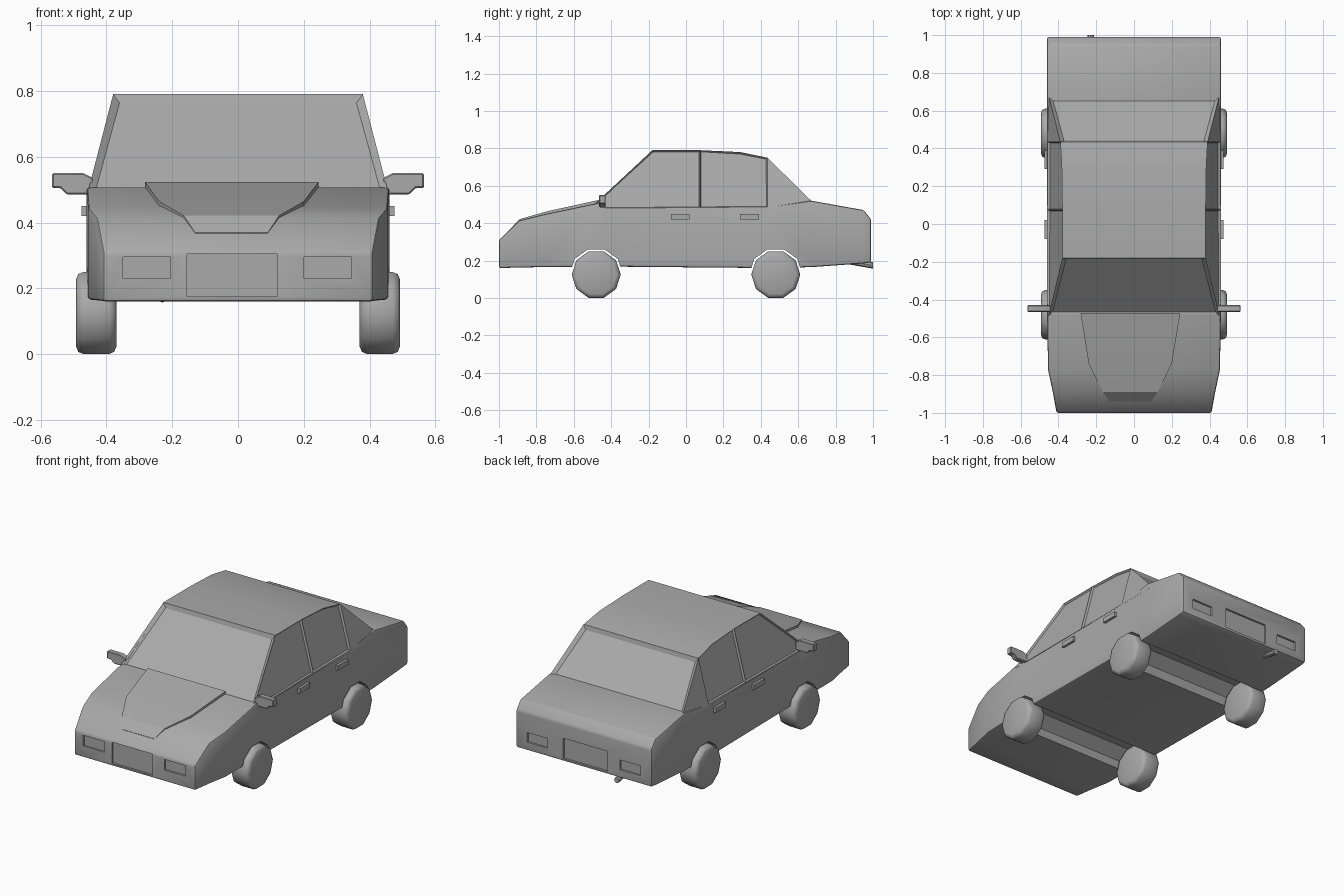
import bpy, bmesh, math

if "Cube" in bpy.data.objects:
    bpy.data.objects.remove(bpy.data.objects["Cube"], do_unlink=True)

grey = bpy.data.materials.new("plain grey")
grey.use_nodes = True
grey.diffuse_color = (0.4, 0.4, 0.4, 1)
grey.node_tree.nodes["Principled BSDF"].inputs["Base Color"].default_value = (0.4, 0.4, 0.4, 1)


def activate(ob):
    bpy.ops.object.select_all(action='DESELECT')
    ob.select_set(True)
    bpy.context.view_layer.objects.active = ob


def finish(name, bm, bevel=0, segments=2, smooth=30, limit=30):
    bmesh.ops.recalc_face_normals(bm, faces=bm.faces)
    me = bpy.data.meshes.new(name)
    bm.to_mesh(me)
    bm.free()
    me.materials.append(grey)
    ob = bpy.data.objects.new(name, me)
    bpy.context.collection.objects.link(ob)
    activate(ob)
    if bevel:
        mod = ob.modifiers.new("Bevel", 'BEVEL')
        mod.width, mod.segments = bevel, segments
        mod.limit_method, mod.angle_limit = 'ANGLE', math.radians(limit)
        bpy.ops.object.modifier_apply(modifier=mod.name)
    if smooth:
        bpy.ops.object.shade_smooth_by_angle(angle=math.radians(smooth))
    return ob


def bridge(rings):
    """Closed solid from rings with equal point counts."""
    bm = bmesh.new()
    vs = [[bm.verts.new(p) for p in ring] for ring in rings]
    n = len(vs[0])
    for a, b in zip(vs, vs[1:]):
        for i in range(n):
            bm.faces.new((a[i], a[(i + 1) % n], b[(i + 1) % n], b[i]))
    bm.faces.new(vs[0])
    bm.faces.new(vs[-1])
    return bm


def loft(rows):
    """Rectangular sections along y: (y, x0, x1, z0, z1)."""
    return bridge([[(x0, y, z0), (x1, y, z0), (x1, y, z1), (x0, y, z1)]
                   for y, x0, x1, z0, z1 in rows])


def prism_x(pts, x0, x1):
    return bridge([[(x, y, z) for y, z in pts] for x in (x0, x1)])


def prism_y(pts, y0, y1):
    return bridge([[(x, y, z) for x, z in pts] for y in (y0, y1)])


def circle(cx, cy, r, n):
    return [(cx + r * math.cos(2 * math.pi * i / n), cy + r * math.sin(2 * math.pi * i / n))
            for i in range(n)]


def cut(ob, bm):
    tool = finish("cutter", bm, smooth=0)
    tool.hide_render = True
    activate(ob)
    mod = ob.modifiers.new("Cut", 'BOOLEAN')
    mod.operation, mod.solver, mod.object = 'DIFFERENCE', 'EXACT', tool
    bpy.ops.object.modifier_apply(modifier=mod.name)
    bpy.data.objects.remove(tool, do_unlink=True)


# Lower body: y, half width, bottom, top
stations = [(-1.0, .41, .16, .31), (-.89, .43, .163, .415), (-.77, .455, .165, .445),
            (-.47, .46, .168, .508), (-.43, .46, .168, .483), (.45, .46, .16, .49),
            (.67, .46, .165, .52), (.95, .46, .185, .47), (.99, .46, .19, .42)]
body = finish("lower_body", loft([(y, -w, w, b, t) for y, w, b, t in stations]), bevel=.01)

# Wheel tunnels through the body
for y in (-.48, .48):
    cut(body, prism_x(circle(y, .125, .142, 10), -.6, .6))

# Recessed lamps and number plates, front and back
for x0, x1, z0, z1 in ((-.35, -.205, .23, .295), (.2, .345, .23, .295), (-.155, .12, .175, .305)):
    cut(body, loft([(-1.1, x0, x1, z0, z1), (-.988, x0, x1, z0, z1)]))
for x0, x1, z0, z1 in ((-.385, -.245, .24, .3), (.245, .385, .24, .3), (-.16, .14, .205, .33)):
    cut(body, loft([(.978, x0, x1, z0, z1), (1.1, x0, x1, z0, z1)]))
activate(body)
bpy.ops.object.shade_smooth_by_angle(angle=math.radians(30))

# Raised bonnet panel
finish("bonnet_panel", loft([(-.47, -.283, .245, .45, .523), (-.74, -.24, .2, .42, .464),
                             (-.89, -.165, .125, .38, .421), (-.94, -.13, .09, .34, .369)]))

# Cabin with sides leaning inward
outline = [(-.515, .478), (-.18, .79), (.075, .79), (.29, .78), (.435, .75),
           (.69, .50), (.69, .478), (.435, .478), (.075, .478)]
bm = bmesh.new()
sides = {s: [bm.verts.new((s * (.46 - (z - .48) * .26), y, z)) for y, z in outline]
         for s in (-1, 1)}
shell = []
for i in range(len(outline)):
    j = (i + 1) % len(outline)
    shell.append(bm.faces.new((sides[-1][i], sides[-1][j], sides[1][j], sides[1][i])))
side_glass = []
for v in sides.values():
    side_glass += [bm.faces.new([v[i] for i in ids]) for ids in ((0, 1, 2, 8), (2, 3, 4, 7, 8))]
    bm.faces.new([v[i] for i in (4, 5, 6, 7)])
bmesh.ops.recalc_face_normals(bm, faces=bm.faces)
bmesh.ops.inset_individual(bm, faces=side_glass, thickness=.008, depth=-.012)
bmesh.ops.inset_individual(bm, faces=[shell[0], shell[4]], thickness=.03, depth=-.015)
finish("cabin", bm)

# Wheels, door handles and mirrors on both sides
mirror_shape = [(.44, .485), (.52, .485), (.54, .505), (.565, .505), (.565, .55),
                (.47, .55), (.44, .535)]
for s, side in ((1, "left"), (-1, "right")):
    for y, end in ((-.48, "front"), (.48, "rear")):
        finish(f"{end}_{side}_wheel", prism_x(circle(y, .125, .131, 10), s * .37, s * .492),
               bevel=.022, segments=2, smooth=50, limit=40)
    for y, end in ((-.03, "front"), (.34, "rear")):
        box = [(y - .05, .42), (y + .05, .42), (y + .05, .45), (y - .05, .45)]
        finish(f"{end}_{side}_door_handle", prism_x(box, s * .45, s * .475))
    finish(f"{side}_mirror", prism_y([(s * x, z) for x, z in mirror_shape], -.465, -.43),
           bevel=.004, segments=1)

# Exhaust pipe, sloping down to the back
finish("exhaust_pipe", bridge([[(x, y, z) for x, z in circle(-.23, zc, .017, 8)]
                               for y, zc in ((.88, .195), (1.0, .174))]))
